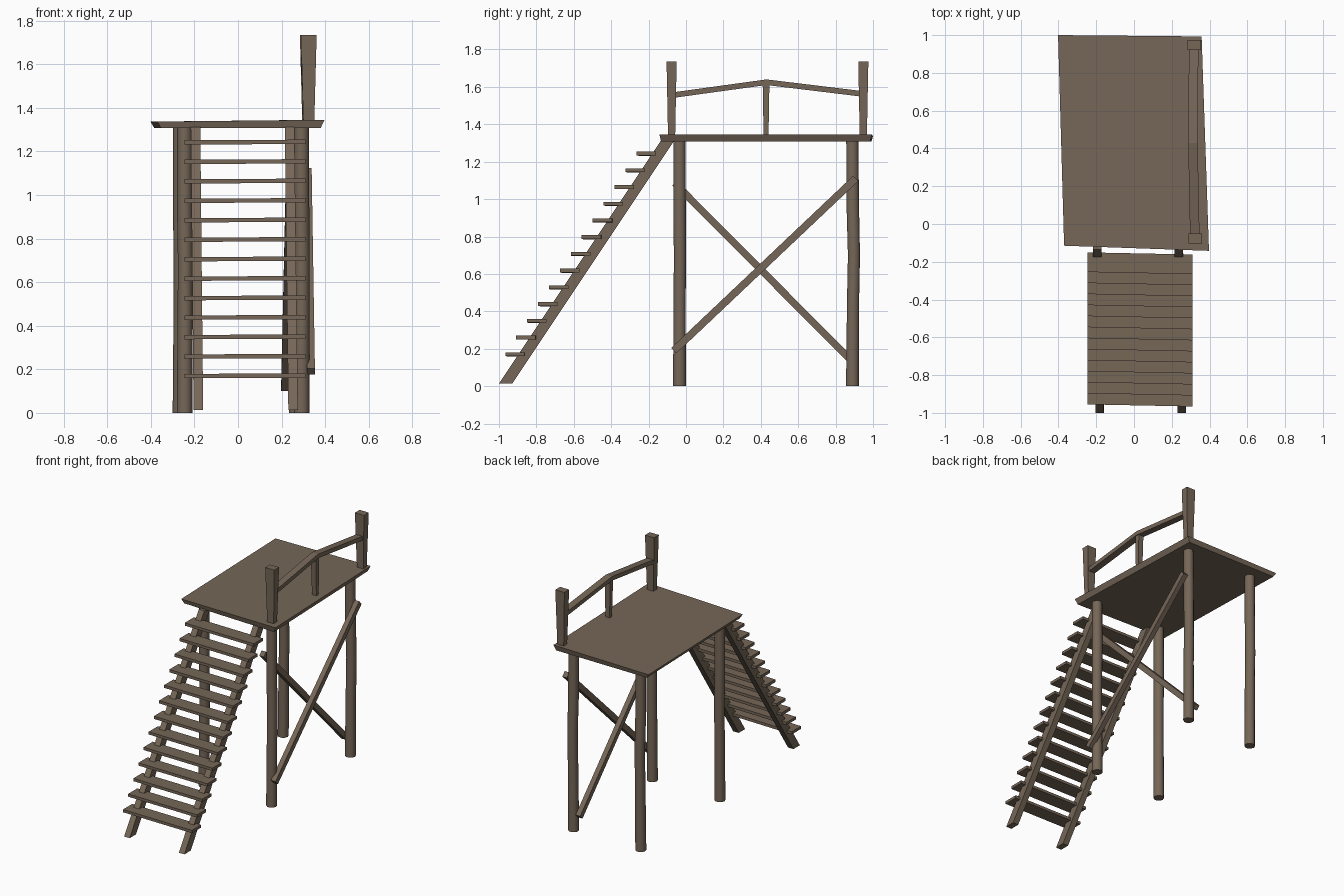
import bpy, bmesh, math
from mathutils import Vector

if "Cube" in bpy.data.objects:
    bpy.data.objects.remove(bpy.data.objects["Cube"])

wood = bpy.data.materials.new("wood")
wood.diffuse_color = (0.18, 0.135, 0.097, 1)
wood.use_nodes = True
wood.node_tree.nodes["Principled BSDF"].inputs["Base Color"].default_value = wood.diffuse_color


def loft(name, rings, smooth=False):
    """Skin a closed solid through a list of equal-length point rings."""
    bm = bmesh.new()
    vs = [[bm.verts.new(p) for p in ring] for ring in rings]
    n = len(vs[0])
    for a, b in zip(vs, vs[1:]):
        for i in range(n):
            j = (i + 1) % n
            bm.faces.new((a[i], a[j], b[j], b[i]))
    bm.faces.new(vs[0][::-1])
    bm.faces.new(vs[-1])
    bmesh.ops.recalc_face_normals(bm, faces=bm.faces)
    me = bpy.data.meshes.new(name)
    bm.to_mesh(me)
    bm.free()
    me.materials.append(wood)
    ob = bpy.data.objects.new(name, me)
    bpy.context.collection.objects.link(ob)
    if smooth:
        bpy.ops.object.select_all(action='DESELECT')
        ob.select_set(True)
        bpy.context.view_layer.objects.active = ob
        bpy.ops.object.shade_smooth_by_angle(angle=math.radians(40))
    return ob


def rect(x, y, z, w, d):
    return [(x + sx * w / 2, y + sy * d / 2, z)
            for sx, sy in ((-1, -1), (1, -1), (1, 1), (-1, 1))]


def beam(name, a, b, width, height):
    """Square-ended beam running mostly along y; width is along x."""
    a, b = Vector(a), Vector(b)
    d = (b - a).normalized()
    side = Vector((1, 0, 0))
    up = side.cross(d).normalized() * height / 2
    side = side * width / 2
    return loft(name, [[p - side - up, p + side - up, p + side + up, p - side + up]
                       for p in (a, b)])


# Platform: slightly skewed slab with an undercut edge
corners = [(-0.37, -0.115), (0.397, -0.142), (0.358, 0.993), (-0.402, 1.0)]
cx, cy = 0.0, 0.43
under = [(cx + (x - cx) * 0.955, cy + (y - cy) * 0.985, 1.307) for x, y in corners]
edge_z = (1.337, 1.345, 1.345, 1.337)
loft("platform", [under, [(x, y, z) for (x, y), z in zip(corners, edge_z)]])

# Round legs: (z, x shift, y shift, radius) profile gives a slight bend
bend = [(0, 0, 0, 0.036), (0.45, 0.002, 0.003, 0.034),
        (0.7, 0.003, 0.008, 0.034), (0.95, 0, 0.002, 0.035), (1.315, 0, -0.001, 0.034)]
legs = {"front_left_leg": (-0.245, -0.035, 0.3), "front_right_leg": (0.292, -0.035, 0.3),
        "back_left_leg": (-0.264, 0.89, 1), "back_right_leg": (0.270, 0.89, 1)}
for name, (x, y, k) in legs.items():
    loft(name, [[(x + dx + r * math.cos(t * math.tau / 10),
                  y + dy * k + r * math.sin(t * math.tau / 10), z)
                 for t in range(10)] for z, dx, dy, r in bend], smooth=True)

# Crossed braces on the right side, one outside and one inside the legs
beam("outer_brace", (0.335, -0.065, 0.19), (0.320, 0.907, 1.11), 0.036, 0.040)
beam("inner_brace", (0.238, -0.06, 1.085), (0.216, 0.905, 0.115), 0.036, 0.038)

# Stair stringers: sheared beams with level ends
for name, x0, x1 in (("left_stringer", -0.182, -0.195), ("right_stringer", 0.253, 0.237)):
    loft(name, [rect(x0, -0.965, 0.013, 0.044, 0.072),
                rect(x1, -0.099, 1.312, 0.044, 0.072)])

# Treads, slightly twisted
for i in range(13):
    z, y = 0.17 + i * 0.0894, -0.908 + i * 0.0584
    rings = [[(x, y + dy - x * 0.02, z + dz + x * 0.004)
              for dy, dz in ((-0.052, -0.01), (0.052, -0.01), (0.052, 0.01), (-0.052, 0.01))]
             for x in (-0.245, 0.31)]
    loft(f"tread_{i + 1:02d}", rings)

# Railing posts flare towards the top
for name, x, y in (("front_rail_post", 0.325, -0.077), ("back_rail_post", 0.32, 0.948)):
    loft(name, [rect(x, y, 1.33, 0.05, 0.038), rect(x, y, 1.735, 0.072, 0.054)])
loft("middle_rail_post", [rect(0.315, 0.428, 1.33, 0.034, 0.026),
                          rect(0.312, 0.428, 1.62, 0.04, 0.036)])

# Handrail with a peak in the middle
loft("handrail", [[(x + dx, y, z + dz) for dx, dz in
                   ((-0.025, -0.015), (0.025, -0.015), (0.025, 0.015), (-0.025, 0.015))]
                  for x, y, z in ((0.322, -0.07, 1.556), (0.312, 0.43, 1.625), (0.316, 0.94, 1.563))])
